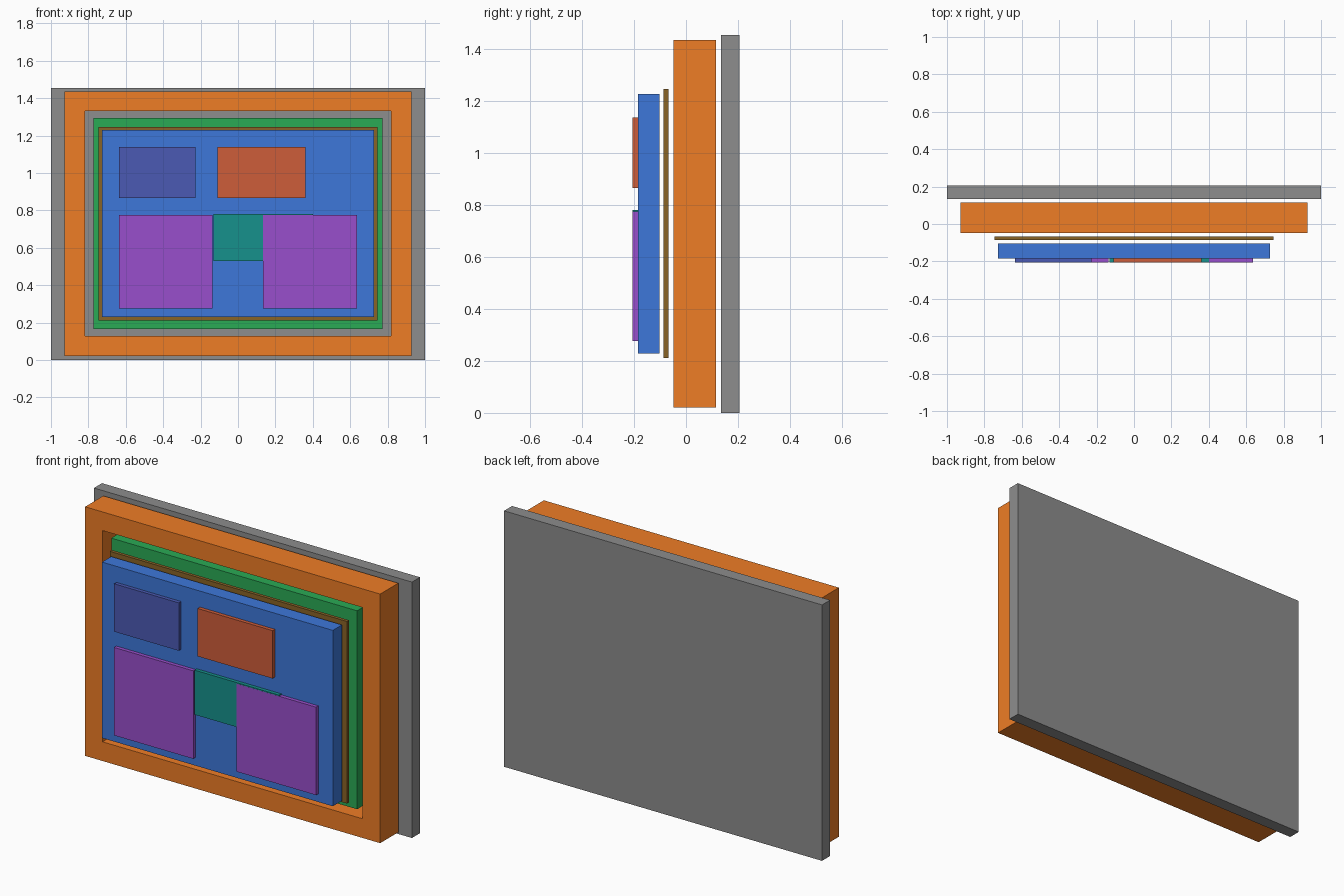
import bpy
import bmesh

if "Cube" in bpy.data.objects:
    bpy.data.objects.remove(bpy.data.objects["Cube"])


def paint(obj, color):
    mat = bpy.data.materials.new(obj.name + "_paint")
    mat.diffuse_color = (*color, 1)
    mat.use_nodes = True
    mat.node_tree.nodes["Principled BSDF"].inputs["Base Color"].default_value = mat.diffuse_color
    obj.data.materials.append(mat)


def finish(name, bm, color):
    mesh = bpy.data.meshes.new(name)
    bm.to_mesh(mesh)
    bm.free()
    obj = bpy.data.objects.new(name, mesh)
    bpy.context.collection.objects.link(obj)
    paint(obj, color)


def box(name, x, y, z, color):
    """Box from (min, max) ranges on each axis."""
    bm = bmesh.new()
    bmesh.ops.create_cube(bm, size=1)
    for v in bm.verts:
        v.co = [r[0] + (c + 0.5) * (r[1] - r[0]) for c, r in zip(v.co, (x, y, z))]
    finish(name, bm, color)


def frame(name, outer, inner, y, color):
    """Rectangular ring; outer and inner are (half width, z min, z max)."""
    bm = bmesh.new()
    loops = []
    for yy in y:
        for w, z0, z1 in (outer, inner):
            loops.append([bm.verts.new((px, yy, pz))
                          for px, pz in ((-w, z0), (w, z0), (w, z1), (-w, z1))])
    front_out, front_in, back_out, back_in = loops
    for a, b in ((front_out, front_in), (front_in, back_in),
                 (back_in, back_out), (back_out, front_out)):
        for i in range(4):
            j = (i + 1) % 4
            bm.faces.new((a[i], a[j], b[j], b[i]))
    bmesh.ops.recalc_face_normals(bm, faces=bm.faces)
    finish(name, bm, color)


# Rear cover and surrounding housing
box("back_panel", (-1, 1), (0.134, 0.206), (0, 1.455), (0.266, 0.266, 0.266))
frame("housing_frame", (0.928, 0.021, 1.437), (0.818, 0.13, 1.331),
      (-0.048, 0.115), (0.86, 0.205, 0.019))

# Stacked layers in front of the housing
box("circuit_board", (-0.773, 0.773), (-0.034, 0.017), (0.167, 1.295), (0.023, 0.404, 0.091))
box("spacer_sheet", (-0.746, 0.746), (-0.086, -0.067), (0.212, 1.247), (0.25, 0.125, 0.02))
box("display_panel", (-0.726, 0.726), (-0.185, -0.103), (0.229, 1.229), (0.047, 0.186, 0.7))

# Raised tiles on the display
tile_y = (-0.206, -0.185)
box("upper_left_tile", (-0.635, -0.228), tile_y, (0.866, 1.138), (0.07, 0.102, 0.454))
box("upper_right_tile", (-0.11, 0.362), tile_y, (0.866, 1.138), (0.616, 0.11, 0.042))
box("middle_tile", (-0.13, 0.402), (-0.2055, -0.185), (0.529, 0.782), (0.008, 0.285, 0.261))
for side, x in (("left", (-0.635, -0.137)), ("right", (0.135, 0.635))):
    box("lower_" + side + "_tile", x, tile_y, (0.276, 0.776), (0.318, 0.077, 0.604))
